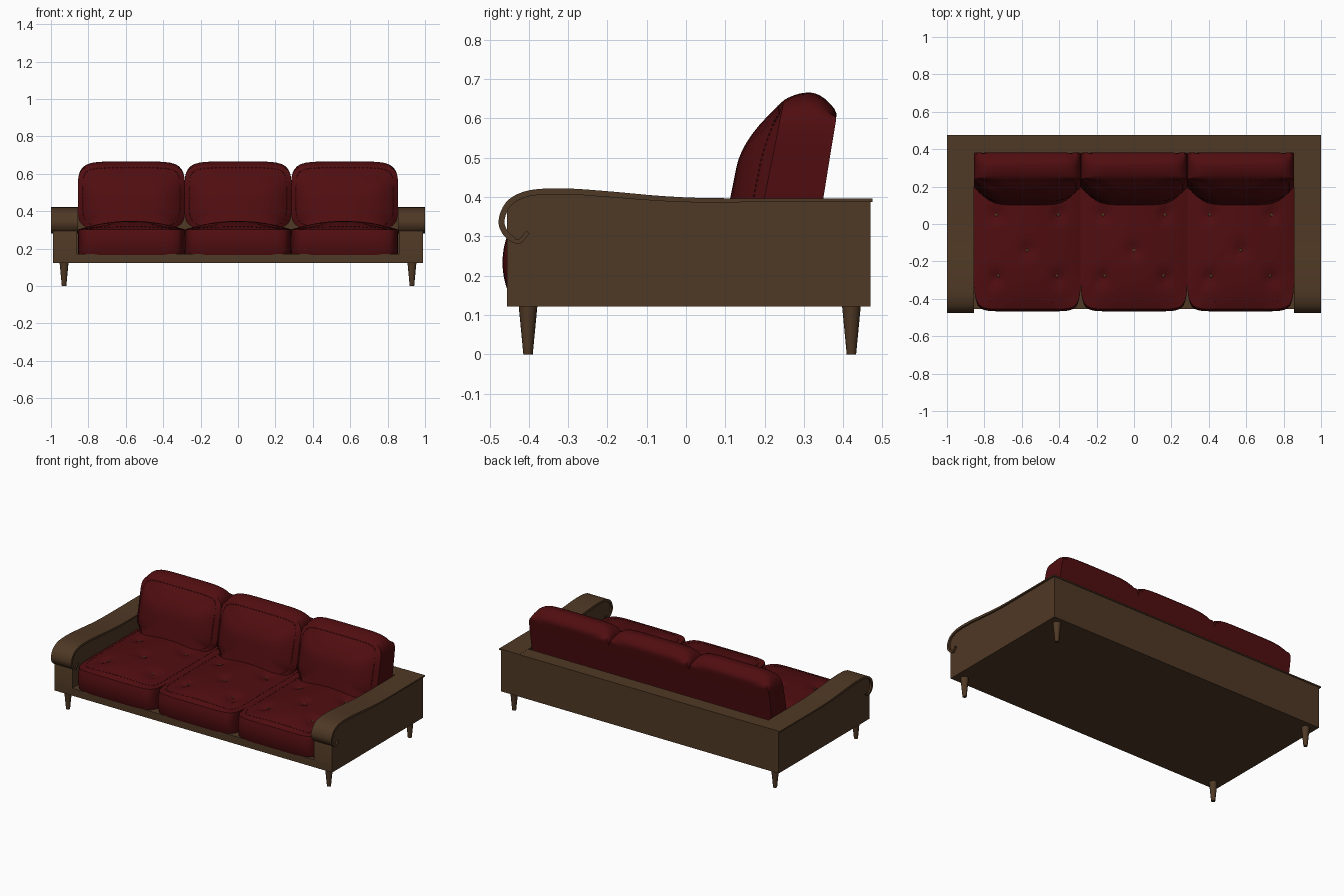
import bpy, bmesh, math
from mathutils import Vector, Matrix

if "Cube" in bpy.data.objects:
    bpy.data.objects.remove(bpy.data.objects["Cube"])


def material(name, rgb):
    m = bpy.data.materials.new(name)
    m.diffuse_color = (*rgb, 1)
    m.use_nodes = True
    m.node_tree.nodes["Principled BSDF"].inputs["Base Color"].default_value = m.diffuse_color
    return m


WOOD = material("brown_wood", (0.078, 0.040, 0.018))
RED = material("dark_red_leather", (0.080, 0.004, 0.005))
BUTTON = material("button_brown", (0.11, 0.045, 0.018))


def finish(bm, name, mat, angle=35):
    bmesh.ops.recalc_face_normals(bm, faces=bm.faces)
    me = bpy.data.meshes.new(name)
    bm.to_mesh(me)
    bm.free()
    ob = bpy.data.objects.new(name, me)
    bpy.context.collection.objects.link(ob)
    me.materials.append(mat)
    bpy.ops.object.select_all(action='DESELECT')
    ob.select_set(True)
    bpy.context.view_layer.objects.active = ob
    bpy.ops.object.shade_smooth_by_angle(angle=math.radians(angle))
    return ob


def box(name, lo, hi, mat):
    lo, hi = Vector(lo), Vector(hi)
    bm = bmesh.new()
    bmesh.ops.create_cube(bm, size=1, matrix=Matrix.Translation((lo + hi) / 2)
                          @ Matrix.Diagonal((*(hi - lo), 1)))
    return finish(bm, name, mat)


def extrude_profile(name, pts, x0, x1, mat):
    """Extrude a closed (y, z) profile along x."""
    bm = bmesh.new()
    f = bm.faces.new([bm.verts.new((x0, y, z)) for y, z in pts])
    r = bmesh.ops.extrude_face_region(bm, geom=[f])
    bmesh.ops.translate(bm, vec=(x1 - x0, 0, 0),
                        verts=[v for v in r["geom"] if isinstance(v, bmesh.types.BMVert)])
    return finish(bm, name, mat)


def spline(pts, n=6):
    """Catmull-Rom curve through the points."""
    p = [Vector(q) for q in pts]
    p = [2 * p[0] - p[1]] + p + [2 * p[-1] - p[-2]]
    out = []
    for a, b, c, d in zip(p, p[1:], p[2:], p[3:]):
        for i in range(n):
            t = i / n
            out.append(0.5 * (2 * b + (c - a) * t + (2 * a - 5 * b + 4 * c - d) * t * t
                              + (3 * b - a - 3 * c + d) * t ** 3))
    return out + [p[-2]]


# Frame: base, back and their thin cap
box("base", (-0.985, -0.455, 0.122), (0.985, 0.47, 0.17), WOOD)
box("back_panel", (-0.99, 0.385, 0.122), (0.99, 0.47, 0.39), WOOD)
box("back_cap", (-1, 0.38, 0.388), (1, 0.475, 0.396), WOOD)

# Arms: side panel under a scrolled cap
outer = spline([(0.475, 0.397), (0.1, 0.397), (-0.05, 0.402), (-0.2, 0.415), (-0.31, 0.422),
                (-0.4, 0.417), (-0.455, 0.39), (-0.477, 0.34), (-0.462, 0.3), (-0.425, 0.281),
                (-0.398, 0.307)])
inner = []
for i, p in enumerate(outer):
    t = (outer[min(i + 1, len(outer) - 1)] - outer[max(i - 1, 0)]).normalized()
    thick = 0.009 + 0.006 * min(1, max(0, (0.2 - p.x) / 0.4))
    if i > len(outer) - 10:
        thick *= 0.75
    inner.append(p + Vector((-t.y, t.x)) * thick)
cap = outer + inner[::-1]
panel = [(-0.455, 0.122), (-0.455, 0.372)] + \
        [(p.x, p.y - 0.006) for p in reversed(outer) if p.y > 0.38 and -0.445 < p.x < 0.46] + \
        [(0.47, 0.39), (0.47, 0.122)]
for side, s in (("left", -1), ("right", 1)):
    extrude_profile(side + "_arm_cap", cap, s * 0.855, s * 1.0, WOOD)
    extrude_profile(side + "_arm_panel", panel, s * 0.862, s * 0.99, WOOD)
    # Tapered legs
    for end, y in (("front", -0.402), ("back", 0.421)):
        bm = bmesh.new()
        bmesh.ops.create_cone(bm, cap_ends=True, segments=16, radius1=0.012, radius2=0.024,
                              depth=0.125, matrix=Matrix.Translation((s * 0.93, y, 0.0625)))
        finish(bm, f"{end}_{side}_leg", WOOD)

TUFTS = [(-0.165, 0.05), (0.165, 0.05), (-0.165, -0.29), (0.165, -0.29), (0, -0.14)]


def rounded(a, b, p):
    """Square to rounded square."""
    m = max(abs(a), abs(b))
    if m == 0:
        return a, b
    k = m / (abs(a) ** p + abs(b) ** p) ** (1 / p)
    return a * k, b * k


def seat_shape(u, v, w):
    a, b = rounded(u, v, 9)
    x, y = 0.286 * a, -0.0375 + 0.4175 * b
    if v < 0:
        y -= 0.012 * (1 - w * w) * v ** 8
    top = 0.302 + 0.046 * (1 - u * u) * (1 - v ** 4)
    for tx, ty in TUFTS:
        top -= 0.02 * math.exp(-((x - tx) ** 2 + (y - ty) ** 2) / 0.0014)
    return Vector((x, y, 0.165 + (top - 0.165) * (w + 1) / 2))


def back_shape(u, w, v):
    a, b = rounded(u, v, 6)
    vp = max(v, 0)
    z = 0.475 + 0.172 * b
    front = 0.2 + 0.2 * (z - 0.4) - 0.087 * (1 - u ** 4) * (1 - vp * vp) ** 1.1
    rear = 0.35 + 0.16 * (z - 0.4) - 0.012 * vp ** 10
    y = front + (rear - front) * (w + 1) / 2
    z += vp ** 4 * (0.019 * (1 - w * w) * (1 - 0.4 * u ** 4) - 0.022 * max(w, 0) ** 2)
    return Vector((0.286 * a, y, z))


def cushion(name, shape, dx, cuts):
    bm = bmesh.new()
    bmesh.ops.create_cube(bm, size=2)
    bmesh.ops.subdivide_edges(bm, edges=bm.edges[:], cuts=cuts, use_grid_fill=True)
    for v in bm.verts:
        v.co = shape(*v.co) + Vector((dx, 0, 0))
    finish(bm, name, RED, 40)


def stitches(name, at, dx, n=24):
    """Small dashes around a square ring on a cushion face."""
    bm = bmesh.new()
    e = 0.91
    for k in range(4):
        for i in range(n):
            def pos(t):
                q = Matrix.Rotation(k * math.pi / 2, 2) @ Vector((e * (2 * t - 1), -e))
                return at(q.x, q.y)
            p0, p1 = pos((i + 0.25) / n), pos((i + 0.75) / n)
            d = p1 - p0
            m = Matrix.Translation((p0 + p1) / 2 + Vector((dx, 0, 0))) @ \
                d.to_track_quat('X', 'Z').to_matrix().to_4x4() @ \
                Matrix.Diagonal((d.length, 0.003, 0.003, 1))
            bmesh.ops.create_cube(bm, size=1, matrix=m)
    finish(bm, name, RED)


# Three tufted seat cushions and three back cushions
for label, dx in (("left", -0.57), ("middle", 0), ("right", 0.57)):
    cushion(label + "_seat_cushion", seat_shape, dx, 31)
    cushion(label + "_back_cushion", back_shape, dx, 15)
    stitches(label + "_seat_stitches", lambda a, b: seat_shape(a, b, 1), dx)
    stitches(label + "_back_stitches", lambda a, b: back_shape(a, -1, b), dx)
    # Buttons sunk in the tufts
    bm = bmesh.new()
    for tx, ty in TUFTS:
        p = seat_shape(tx / 0.286, (ty + 0.0375) / 0.4175, 1)
        bmesh.ops.create_uvsphere(bm, u_segments=12, v_segments=6, radius=0.009,
                                  matrix=Matrix.Translation(p + Vector((dx, 0, 0.002)))
                                  @ Matrix.Diagonal((1, 1, 0.5, 1)))
    finish(bm, label + "_buttons", BUTTON)
